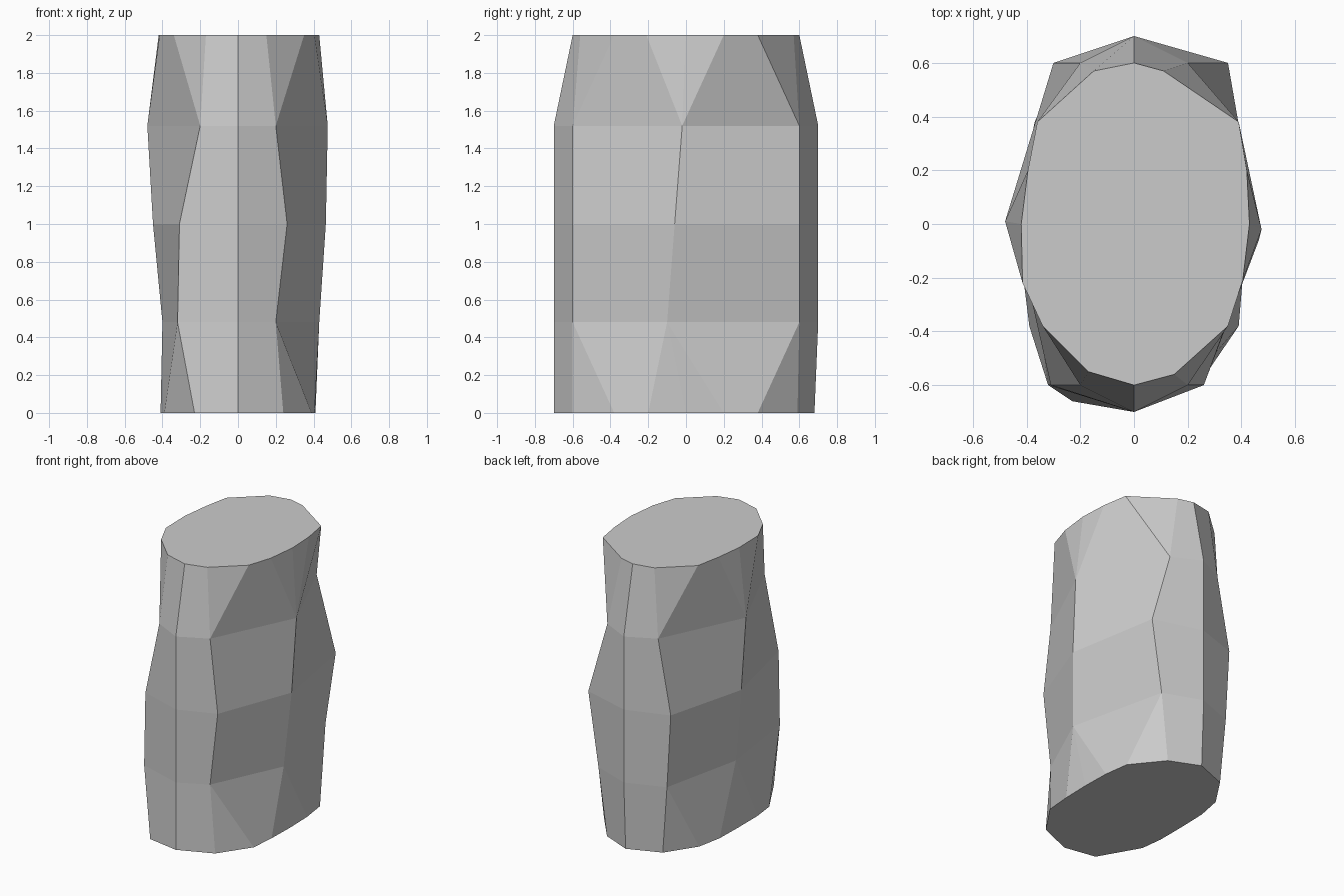
import bpy, bmesh

if "Cube" in bpy.data.objects:
    bpy.data.objects.remove(bpy.data.objects["Cube"])

# Middle rings (8 points, counter-clockwise from the front centre)
def mid_ring(z, front_r, right, back_r, back_l, left, front_l):
    pts = [(0, -.7), (front_r, -.6), right, (back_r, .6),
           (0, .7), (-back_l, .6), left, (-front_l, -.6)]
    return [(x, y, z) for x, y in pts]

mids = [
    mid_ring(.48, .20, (.43, -.10), .27, .27, (-.40, .01), .32),
    mid_ring(1.0, .26, (.465, -.06), .35, .30, (-.45, .02), .31),
    mid_ring(1.52, .20, (.475, -.02), .20, .20, (-.48, .01), .20),
]

# End rings (16 points, same order)
bottom = [(0, -.7), (.24, -.6), (.39, -.38), (.405, -.2), (.41, 0), (.405, .2),
          (.38, .38), (.21, .59), (0, .68), (-.23, .59), (-.37, .38),
          (-.405, .2), (-.41, 0), (-.41, -.22), (-.39, -.38), (-.23, -.66)]
top = [(0, -.6), (.15, -.56), (.35, -.38), (.405, -.21), (.43, 0), (.42, .2),
       (.39, .38), (.11, .57), (0, .6), (-.15, .57), (-.36, .38),
       (-.395, .2), (-.42, 0), (-.415, -.22), (-.34, -.38), (-.17, -.55)]

# Which middle point each end point fans out from
FAN = [0, 1, 1, 2, 2, 2, 3, 3, 4, 5, 5, 6, 6, 6, 7, 7]

bm = bmesh.new()
mid_v = [[bm.verts.new(p) for p in ring] for ring in mids]
bot_v = [bm.verts.new((x, y, 0)) for x, y in bottom]
top_v = [bm.verts.new((x, y, 2)) for x, y in top]

# Waist walls
for lo, hi in zip(mid_v, mid_v[1:]):
    for i in range(8):
        j = (i + 1) % 8
        bm.faces.new((lo[i], lo[j], hi[j], hi[i]))

# Faceted transitions and end caps
def close_end(mid, end):
    for i in range(16):
        j = (i + 1) % 16
        a, b = mid[FAN[i]], mid[FAN[j]]
        bm.faces.new((a, end[j], end[i]) if a is b else (a, b, end[j], end[i]))
    bm.faces.new(end)

close_end(mid_v[0], bot_v)
close_end(mid_v[-1], top_v)
bmesh.ops.recalc_face_normals(bm, faces=bm.faces)

mesh = bpy.data.meshes.new("torso_block")
bm.to_mesh(mesh)
bm.free()
bpy.context.collection.objects.link(bpy.data.objects.new("torso_block", mesh))
